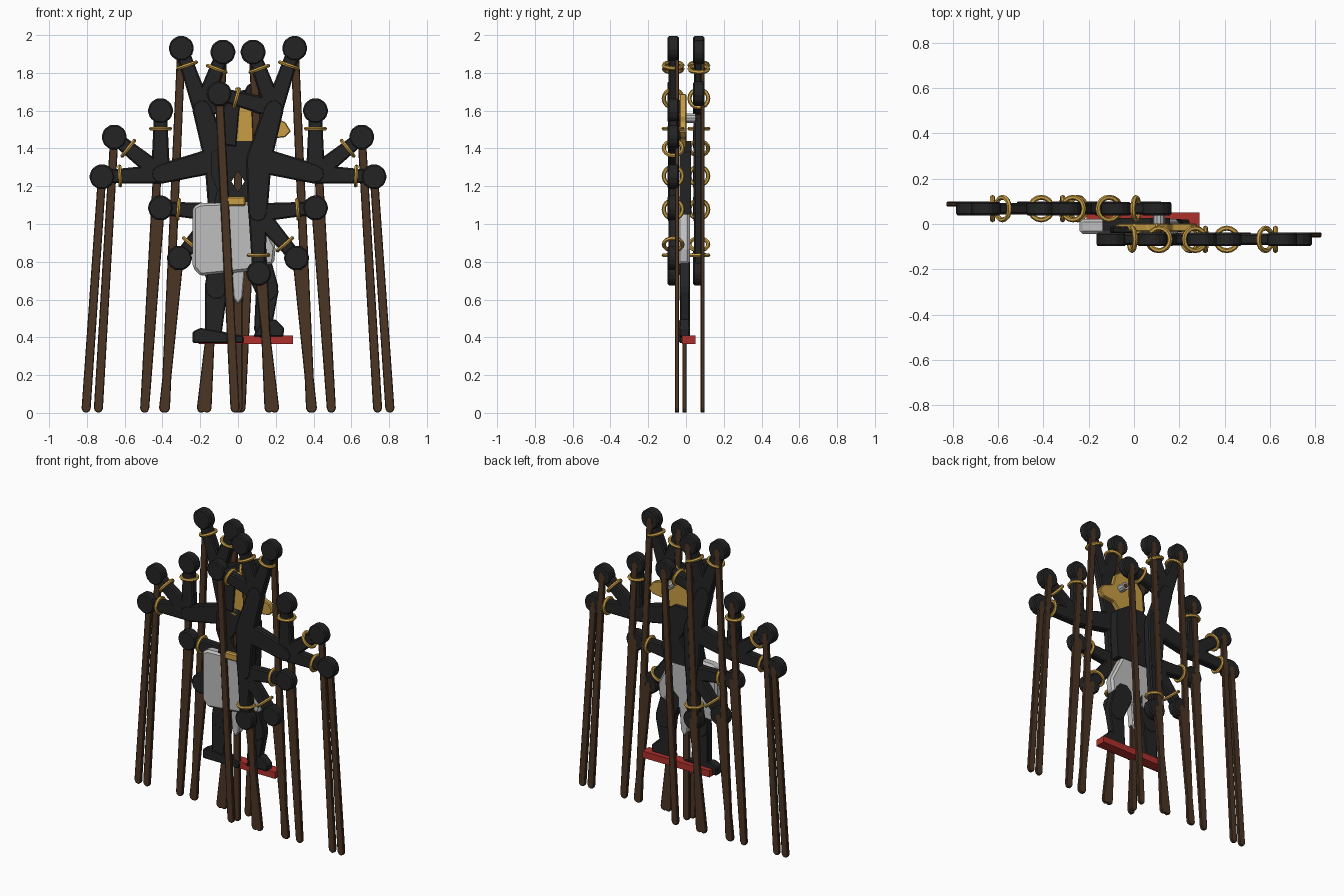
import bpy
import bmesh
from math import pi, sin, cos, atan2
from mathutils import Vector

cube = bpy.data.objects.get("Cube")
if cube:
    bpy.data.objects.remove(cube, do_unlink=True)


def material(name, r, g, b):
    m = bpy.data.materials.new(name)
    m.use_nodes = True
    m.diffuse_color = (r, g, b, 1)
    m.node_tree.nodes["Principled BSDF"].inputs["Base Color"].default_value = (r, g, b, 1)
    return m


BLACK = material("black", .017, .017, .017)
BROWN = material("dark wood", .07, .035, .018)
GOLD = material("gold", .58, .34, .06)
RED = material("red", .42, .03, .025)
GREY = material("pale grey", .52, .52, .52)
PUPIL = material("dark brown", .1, .05, .02)


def plate(name, outline, y0, y1, mat, bevel=0):
    """Extrude an outline in the xz plane from y0 to y1."""
    bm = bmesh.new()
    face = bm.faces.new([bm.verts.new((x, y0, z)) for x, z in outline])
    ext = bmesh.ops.extrude_face_region(bm, geom=[face])["geom"]
    moved = [v for v in ext if isinstance(v, bmesh.types.BMVert)]
    bmesh.ops.translate(bm, verts=moved, vec=(0, y1 - y0, 0))
    bmesh.ops.recalc_face_normals(bm, faces=bm.faces)
    mesh = bpy.data.meshes.new(name)
    bm.to_mesh(mesh)
    bm.free()
    mesh.materials.append(mat)
    ob = bpy.data.objects.new(name, mesh)
    bpy.context.collection.objects.link(ob)
    if bevel:
        mod = ob.modifiers.new("soft edge", "BEVEL")
        mod.width = bevel
        mod.segments = 1
        mod.limit_method = "ANGLE"
    return ob


def disc(centre, radius, sides):
    return [(centre[0] + radius * cos(2 * pi * i / sides),
             centre[1] + radius * sin(2 * pi * i / sides)) for i in range(sides)]


def bar(p, q, r0, r1, steps=4):
    """Outline of a tapered strip with round ends."""
    a = atan2(q[1] - p[1], q[0] - p[0])
    pts = []
    for c, r, start in ((q, r1, a - pi / 2), (p, r0, a + pi / 2)):
        for i in range(steps + 1):
            t = start + pi * i / steps
            pts.append((c[0] + r * cos(t), c[1] + r * sin(t)))
    return pts


def strip(name, p, q, r0, r1, y, half, mat, bevel=0):
    return plate(name, bar(p, q, r0, r1), y - half, y + half, mat, bevel)


def bracelet(name, hand, elbow, y):
    h, e = Vector((hand[0], y, hand[1])), Vector((elbow[0], y, elbow[1]))
    d = (e - h).normalized()
    bpy.ops.mesh.primitive_torus_add(major_segments=16, minor_segments=6,
                                     major_radius=.05, minor_radius=.011,
                                     location=h + d * .095,
                                     rotation=d.to_track_quat("Z", "Y").to_euler())
    ob = bpy.context.object
    ob.name = name
    ob.data.materials.append(GOLD)
    bpy.ops.object.shade_smooth_by_angle()


# Arms: each shoulder has three upper arms, each with three forearms
SHOULDER = (.11, 1.34)
ARMS = {
    "upper": ((.19, 1.61), [(.3, 1.93), (.08, 1.91), (-.1, 1.69)]),
    "middle": ((.41, 1.265), [(.41, 1.6), (.655, 1.46), (.72, 1.25)]),
    "lower": ((.105, 1.06), [(.41, 1.085), (.31, .82), (.11, .74)]),
}
for side, s, y in (("left", 1, -.068), ("right", -1, .068)):
    def at(p):
        return (p[0] * s, p[1])
    for part, (elbow, hands) in ARMS.items():
        strip(f"{side}_{part}_arm", at(SHOULDER), at(elbow), .068, .052, y, .027, BLACK, .008)
        for i, hand in enumerate(hands):
            tag = f"{side}_{part}_{i + 1}"
            strip(tag + "_forearm", at(elbow), at(hand), .05, .034, y, .025, BLACK, .008)
            plate(tag + "_hand", disc(at(hand), .068, 10), y - .03, y + .03, BLACK, .008)
            bracelet(tag + "_bracelet", at(hand), at(elbow), y)
            foot = (hand[0] + .084, .024)
            strip(tag + "_rod", at(hand), at(foot), .022, .024, y + .02, .011, BROWN, .004)

# Central rod
strip("centre_rod", (0, 1.34), (0, .024), .022, .024, -.008, .011, BROWN, .004)

# Torso with an open diamond in the chest
torso = plate("torso", [(-.05, 1.44), (-.14, 1.38), (-.14, 1.26), (-.11, 1.18), (-.14, 1.05),
                        (.15, 1.05), (.16, 1.2), (.16, 1.38), (.07, 1.44)],
              -.034, .026, BLACK)
hole = plate("chest_cutter", [(-.035, 1.225), (0, 1.17), (.035, 1.225), (0, 1.28)],
             -.1, .1, BLACK)
hole.hide_render = True
hole.hide_viewport = True
cut = torso.modifiers.new("chest opening", "BOOLEAN")
cut.operation = "DIFFERENCE"
cut.solver = "EXACT"
cut.object = hole

# Head in profile, hair and eyes
plate("head", [(-.07, 1.6), (-.08, 1.47), (-.02, 1.39), (.11, 1.39), (.16, 1.45), (.25, 1.46),
               (.28, 1.49), (.25, 1.54), (.17, 1.57), (.15, 1.65), (.1, 1.69),
               (.06, 1.66), (0, 1.68)], -.034, .002, GOLD, .005)
plate("hair", [(-.01, 1.41), (-.08, 1.42), (-.105, 1.5), (-.09, 1.6), (-.05, 1.66), (.01, 1.64)],
      -.04, -.012, BLACK, .005)
plate("back_eye", disc((.11, 1.56), .026, 10), 0, .05, GREY)
plate("back_pupil", disc((.11, 1.56), .014, 8), .05, .056, PUPIL)
plate("front_eye", disc((.1, 1.57), .024, 8), -.042, -.034, PUPIL)

# Wrapped cloth, hanging sash and buckle
plate("waist_cloth", [(-.24, 1.09), (-.2, 1.11), (.08, 1.12), (.14, 1), (.2, .88), (.19, .79),
                      (.05, .75), (-.2, .725), (-.24, .77)], -.045, .022, GREY, .014)
plate("sash", [(-.04, .8), (.04, .8), (.025, .61), (0, .575), (-.025, .61)],
      -.03, .022, GREY, .006)
plate("buckle", [(-.07, 1.095), (.04, 1.095), (.04, 1.145), (-.07, 1.145)],
      -.058, .0, GOLD, .008)

# Legs and feet
LEGS = {"right": ((-.08, .8), (-.115, .66), (-.13, .43)),
        "left": ((.1, .8), (.155, .65), (.13, .44))}
for side, (hip, knee, ankle) in LEGS.items():
    strip(side + "_thigh", hip, knee, .075, .062, -.006, .028, BLACK, .006)
    strip(side + "_shin", knee, ankle, .06, .045, -.006, .026, BLACK, .006)
plate("right_foot", [(-.24, .37), (.03, .37), (.03, .405), (-.08, .43), (-.2, .45), (-.24, .43)],
      -.036, .02, BLACK, .006)
plate("left_foot", [(.08, .405), (.24, .405), (.245, .45), (.2, .495), (.13, .49)],
      -.036, .02, BLACK, .006)

# Foot board
plate("foot_board", [(-.21, .365), (.29, .365), (.29, .41), (-.21, .41)], -.02, .05, RED)
